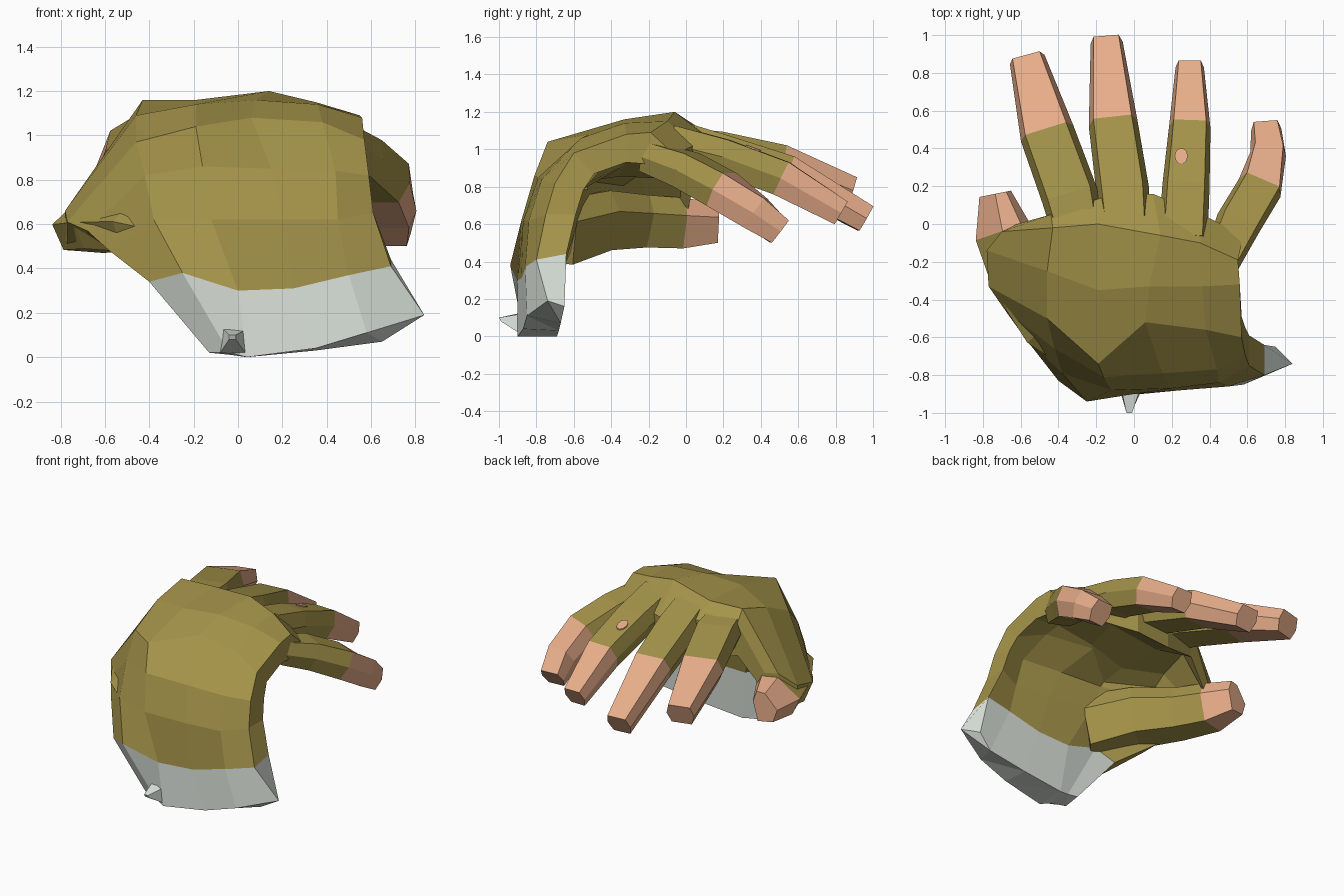
import bpy, bmesh, math
from mathutils import Vector


def mat(name, col):
    m = bpy.data.materials.new(name)
    m.diffuse_color = (*col, 1)
    return m


OLIVE = mat("olive_glove", (0.375, 0.295, 0.068))
SKIN = mat("skin", (0.82, 0.43, 0.26))
CUFF = mat("pale_cuff", (0.8, 0.86, 0.8))

# cross-sections: fingers have a broad flat top, the thumb is rolled outwards
FINGER = [(1, 0), (0.78, 1), (-0.78, 1), (-1, 0), (-0.72, -1), (0.72, -1)]
THUMB = [(1, 0.3), (0.7, 1), (0.0, 0.95), (-1, -0.05), (-0.65, -0.9), (0.6, -1)]


def loft(name, rings, mats, skin_from=None):
    """Join rings of equal point count into a capped flat-shaded tube."""
    bm = bmesh.new()
    vs = [[bm.verts.new(p) for p in r] for r in rings]
    n = len(vs[0])
    for i in range(len(vs) - 1):
        for j in range(n):
            k = (j + 1) % n
            f = bm.faces.new((vs[i][j], vs[i][k], vs[i + 1][k], vs[i + 1][j]))
            if skin_from is not None and i >= skin_from:
                f.material_index = 1
    bm.faces.new(vs[0])
    end = bm.faces.new(vs[-1])
    if skin_from is not None:
        end.material_index = 1
    bmesh.ops.triangulate(bm, faces=[f for f in bm.faces if len(f.verts) > 6])
    bmesh.ops.recalc_face_normals(bm, faces=bm.faces)
    me = bpy.data.meshes.new(name)
    bm.to_mesh(me)
    bm.free()
    ob = bpy.data.objects.new(name, me)
    bpy.context.collection.objects.link(ob)
    for m in mats:
        me.materials.append(m)
    return ob


def slab(outer, off, mult):
    """Closed section: back-of-hand points, then the same points offset to the palm side."""
    o = [Vector(p) for p in outer]
    d = Vector(off)
    return o + [p + d * m for p, m in reversed(list(zip(o, mult)))]


def finger(name, path, skin_from, section=FINGER):
    """Tapered six-sided tube; path rows are x, y, z, half width, half height."""
    pts = [Vector(p[:3]) for p in path]
    rings = []
    for i, p in enumerate(path):
        t = (pts[min(i + 1, len(pts) - 1)] - pts[max(i - 1, 0)]).normalized()
        side = t.cross(Vector((0, 0, 1))).normalized()
        up = side.cross(t)
        rings.append([pts[i] + side * p[3] * u + up * p[4] * v for u, v in section])
    return loft(name, rings, [OLIVE, SKIN], skin_from)


# back-of-hand rows, thumb side to little-finger side
hem_back = [(-0.13, -0.84, 0.02), (-0.04, -0.87, 0.02), (0.04, -0.9, 0.0),
            (0.35, -0.87, 0.04), (0.58, -0.85, 0.11), (0.84, -0.74, 0.19)]
hem_palm = [(0.75, -0.65, 0.16), (0.65, -0.67, 0.07), (0.35, -0.68, 0.03),
            (0.04, -0.69, 0.0), (-0.03, -0.7, 0.01), (-0.11, -0.7, 0.02)]
wrist = [(-0.4, -0.83, 0.34), (-0.25, -0.94, 0.38), (0.0, -0.9, 0.30),
         (0.25, -0.88, 0.31), (0.5, -0.86, 0.37), (0.69, -0.8, 0.41)]
palm_rows = [
    [(-0.58, -0.6, 0.48), (-0.38, -0.79, 0.62), (-0.12, -0.88, 0.62),
     (0.2, -0.87, 0.62), (0.45, -0.84, 0.62), (0.61, -0.75, 0.65)],
    [(-0.68, -0.46, 0.57), (-0.42, -0.66, 0.82), (-0.16, -0.81, 0.86),
     (0.15, -0.79, 0.85), (0.44, -0.77, 0.84), (0.59, -0.7, 0.82)],
    [(-0.77, -0.33, 0.61), (-0.46, -0.5, 0.97), (-0.19, -0.74, 1.04),
     (0.06, -0.52, 1.08), (0.38, -0.56, 1.06), (0.57, -0.6, 0.98)],
    [(-0.78, -0.14, 0.66), (-0.46, -0.25, 1.09), (-0.19, -0.35, 1.14),
     (0.08, -0.33, 1.16), (0.36, -0.33, 1.14), (0.56, -0.32, 1.08)],
    [(-0.7, -0.04, 0.76), (-0.43, -0.02, 1.16), (-0.19, 0.0, 1.16),
     (0.14, -0.06, 1.2), (0.35, -0.1, 1.15), (0.55, -0.19, 1.09)],
    [(-0.62, 0.0, 0.76), (-0.44, 0.05, 1.08), (-0.17, 0.14, 1.07),
     (0.1, 0.16, 1.03), (0.38, 0.04, 1.02), (0.58, -0.06, 0.97)],
]
palm_offsets = [(0, 0.16, 0), (0, 0.15, -0.04), (0, 0.11, -0.11),
                (0, 0, -0.15), (0, 0, -0.17), (0, 0, -0.15)]
thick = [0.9, 1.5, 1.9, 1.6, 1.2, 1]

# glove body and cuff
wrist_ring = slab(wrist, (0, 0.16, 0.03), [1, 1.6, 1.5, 1.4, 1.3, 1])
loft("glove_body", [wrist_ring] + [slab(r, o, thick) for r, o in zip(palm_rows, palm_offsets)], [OLIVE])
loft("cuff", [hem_back + hem_palm, wrist_ring], [CUFF])

# gathered knot at the cuff opening
loft("cuff_knot", [[(-0.07, -0.86, 0.13), (0.03, -0.88, 0.12), (0.04, -0.88, 0.01), (-0.08, -0.86, 0.02)],
                   [(-0.04, -1.0, 0.1), (-0.01, -1.0, 0.1), (-0.01, -0.99, 0.08), (-0.04, -0.99, 0.08)]], [CUFF])

# fingers and thumb
finger("index_finger", [(-0.29, -0.08, 1.03, 0.13, 0.09), (-0.34, 0.15, 1.0, 0.15, 0.095),
                        (-0.46, 0.48, 0.93, 0.145, 0.095), (-0.565, 0.87, 0.78, 0.095, 0.075)], 2)
finger("middle_finger", [(-0.04, -0.08, 1.06, 0.13, 0.1), (-0.06, 0.18, 0.98, 0.14, 0.1),
                         (-0.11, 0.53, 0.875, 0.13, 0.095), (-0.145, 0.96, 0.63, 0.085, 0.075)], 2)
ring = finger("ring_finger", [(0.26, -0.08, 1.03, 0.13, 0.1), (0.275, 0.2, 0.96, 0.125, 0.095),
                              (0.295, 0.51, 0.845, 0.11, 0.095), (0.295, 0.83, 0.66, 0.075, 0.07)], 2)
finger("little_finger", [(0.46, -0.2, 0.96, 0.1, 0.08), (0.55, 0.0, 0.89, 0.12, 0.095),
                         (0.665, 0.19, 0.785, 0.12, 0.1), (0.71, 0.37, 0.66, 0.095, 0.095),
                         (0.7, 0.5, 0.56, 0.08, 0.075)], 2)
finger("thumb", [(-0.18, -0.7, 0.56, 0.16, 0.18), (-0.42, -0.49, 0.62, 0.2, 0.16),
                 (-0.6, -0.26, 0.615, 0.17, 0.14), (-0.695, -0.04, 0.605, 0.15, 0.135),
                 (-0.735, 0.16, 0.605, 0.085, 0.105)], 3, THUMB)

# worn hole on the ring finger, laid on the top face of the finger
bpy.context.view_layer.update()
bottom, top = [], []
for k in range(10):
    a = math.tau * k / 10
    x, y = 0.25 + 0.035 * math.cos(a), 0.36 + 0.042 * math.sin(a)
    hit, loc, nrm, idx = ring.ray_cast(Vector((x, y, 2)), Vector((0, 0, -1)))
    bottom.append(loc - Vector((0, 0, 0.001)))
    top.append(loc + Vector((0, 0, 0.008)))
loft("worn_hole", [bottom, top], [SKIN])
